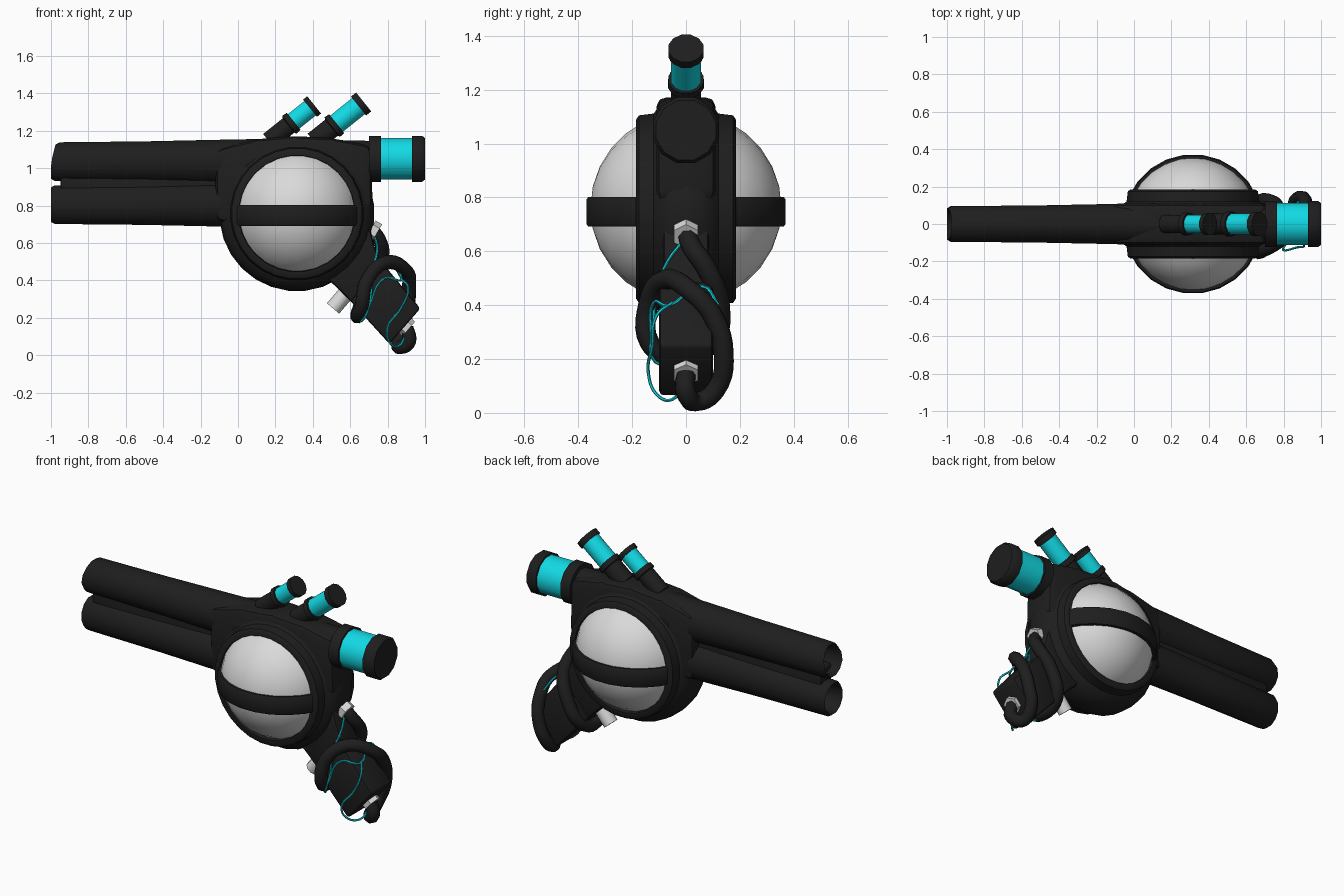
import bpy, bmesh, math
from mathutils import Vector

if "Cube" in bpy.data.objects:
    bpy.data.objects.remove(bpy.data.objects["Cube"])


def material(name, rgb):
    m = bpy.data.materials.new(name)
    m.diffuse_color = (*rgb, 1)
    m.use_nodes = True
    m.node_tree.nodes["Principled BSDF"].inputs["Base Color"].default_value = m.diffuse_color
    return m


BLACK = material("matte black", (0.013, 0.013, 0.013))
CYAN = material("bright cyan", (0.006, 0.70, 0.78))
GREY = material("light grey", (0.70, 0.70, 0.70))


def finish(name, bm, mat, angle=40):
    bmesh.ops.remove_doubles(bm, verts=bm.verts, dist=1e-5)
    bmesh.ops.recalc_face_normals(bm, faces=bm.faces)
    me = bpy.data.meshes.new(name)
    bm.to_mesh(me)
    bm.free()
    me.materials.append(mat)
    ob = bpy.data.objects.new(name, me)
    bpy.context.collection.objects.link(ob)
    smooth(ob, angle)
    return ob


def smooth(ob, angle):
    bpy.ops.object.select_all(action='DESELECT')
    ob.select_set(True)
    bpy.context.view_layer.objects.active = ob
    bpy.ops.object.shade_smooth_by_angle(angle=math.radians(angle))


def lathe(name, profile, origin, axis, mat, seg=16, angle=40):
    """Spin (distance along axis, radius) points around an axis."""
    bm = bmesh.new()
    q = Vector(axis).to_track_quat('Z', 'Y')
    rings = []
    for d, r in profile:
        rings.append([bm.verts.new(Vector(origin) + q @ Vector((
            r * math.cos((i + .5) * math.tau / seg),
            r * math.sin((i + .5) * math.tau / seg), d))) for i in range(seg)])
    for a, b in zip(rings, rings[1:]):
        for i in range(seg):
            j = (i + 1) % seg
            bm.faces.new((a[i], a[j], b[j], b[i]))
    return finish(name, bm, mat, angle)


def rod(name, origin, axis, d0, d1, r, mat, seg=12):
    return lathe(name, [(d0, 0), (d0, r), (d1, r), (d1, 0)], origin, axis, mat, seg)


def slab(name, points, half, bevel):
    """Extrude a side outline (x, z) across y."""
    bm = bmesh.new()
    f = bm.faces.new([bm.verts.new((x, -half, z)) for x, z in points])
    ext = bmesh.ops.extrude_face_region(bm, geom=[f])
    for v in ext['geom']:
        if isinstance(v, bmesh.types.BMVert):
            v.co.y = half
    bmesh.ops.bevel(bm, geom=bm.edges[:], offset=bevel, segments=2, affect='EDGES', profile=.5)
    return finish(name, bm, BLACK)


def cable(name, points, r, mat, res=2):
    cu = bpy.data.curves.new(name, 'CURVE')
    cu.dimensions = '3D'
    cu.bevel_depth, cu.bevel_resolution, cu.resolution_u = r, res, 5
    cu.use_fill_caps = True
    sp = cu.splines.new('BEZIER')
    sp.bezier_points.add(len(points) - 1)
    for bp, p in zip(sp.bezier_points, points):
        bp.co = p
        bp.handle_left_type = bp.handle_right_type = 'AUTO'
    cu.materials.append(mat)
    ob = bpy.data.objects.new(name, cu)
    bpy.context.collection.objects.link(ob)
    bpy.ops.object.select_all(action='DESELECT')
    ob.select_set(True)
    bpy.context.view_layer.objects.active = ob
    bpy.ops.object.convert(target='MESH')
    smooth(bpy.context.view_layer.objects.active, 50)


# Two stacked hollow barrels
for name, z, end in (("upper_barrel", 1.035, 1.70), ("lower_barrel", 0.805, 1.2)):
    ob = lathe(name, [(.2, 0), (.17, .07), (.015, .082), (0, .095), (.02, .107),
                      (.5, .112), (.85, .120), (1.2, .127), (end, .115), (end, 0)],
               (-1, 0, z), (1, 0, 0), BLACK, 12, 50)
    for v in ob.data.vertices:
        v.co.y *= .92
        if v.co.x < -.9:
            v.co.x += max(0, v.co.z - 1.03) * .25
# Web that joins the barrels to the body
slab("barrel_web", [(-.95, .85), (.0, .70), (.3, .70), (.3, 1.13), (.0, 1.12), (-.95, .99)], .05, .01)
slab("upper_housing", [(-.12, .72), (.1, .68), (.6, .7), (.72, .8), (.71, 1.12),
                       (.5, 1.16), (.3, 1.172), (.1, 1.155), (-.12, 1.10)], .11, .035)

# Round body with raised rims on both sides
half = [(0, .415), (.06, .408), (.10, .385), (.12, .357), (.175, .350), (.185, .335),
        (.185, .312), (.15, .305), (.15, 0)]
lathe("round_body", [(-d, r) for d, r in reversed(half)] + half[1:],
      (.315, 0, .757), (0, 1, 0), BLACK, 28)

# Globe and the strap around it
lathe("globe", [(-.355 * math.cos(i * math.pi / 14), .355 * math.sin(i * math.pi / 14))
                for i in range(15)], (.315, 0, .762), (0, 1, 0), GREY, 22, 60)
lathe("globe_strap", [(-.055, .34), (-.055, .366), (-.045, .373), (.045, .373),
                      (.055, .366), (.055, .34), (-.055, .34)],
      (.315, 0, .747), (0, 0, 1), BLACK, 24)

# Rear canister
o, ax = (0, 0, 1.05), (1, 0, 0)
rod("rear_canister_collar", o, ax, .70, .765, .127, BLACK)
rod("rear_canister_glass", o, ax, .76, .935, .115, CYAN, 12)
lathe("rear_canister_cap", [(.93, 0), (.93, .127), (.985, .127), (1, .115), (1, 0)], o, ax, BLACK, 12)

# Two slanted canisters on top: end point, radius, glass range, neck length
ax = (.78, 0, .625)
for n, end, r, g0, g1, deep in (("front", (.407, 0, 1.338), .051, -.14, -.028, -.31),
                                ("back", (.672, 0, 1.354), .057, -.185, -.035, -.34)):
    rod(n + "_canister_cap", end, ax, g1, 0, r + .010, BLACK)
    rod(n + "_canister_glass", end, ax, g0, g1, r, CYAN)
    lathe(n + "_canister_neck", [(deep, 0), (deep, r), (g0 - .035, r), (g0 - .03, r + .012),
                                 (g0, r + .010), (g0, 0)], end, ax, BLACK, 12)

# Grip and trigger
slab("grip_neck", [(.44, .44), (.52, .37), (.64, .25), (.78, .46), (.73, .58), (.70, .70), (.5, .7)],
     .085, .02)
slab("grip", [(.60, .29), (.81, .06), (.975, .25), (.775, .49)], .1, .015)
rod("trigger", (.508, 0, .25), (.65, 0, .76), 0, .18, .043, GREY, 10)

# Cable nuts
rod("upper_nut", (.71, 0, .675), (.85, 0, -.5), 0, .04, .052, GREY, 6)
rod("lower_nut", (.89, 0, .16), (.75, 0, -.66), -.01, .03, .052, GREY, 6)

# Thick cable wound round the grip
cable("grip_cable", [(.71, 0, .675), (.755, .02, .62), (.77, .08, .53), (.72, .125, .40),
                     (.65, .09, .25), (.64, -.06, .21), (.66, -.135, .26), (.69, -.14, .40),
                     (.79, -.08, .495), (.90, .02, .45), (.915, .10, .36), (.90, .14, .22),
                     (.86, .11, .085), (.865, .04, .042), (.915, 0, .075), (.90, 0, .15)],
      .038, BLACK)

# Thin cyan wires
cable("upper_wire", [(.73, -.01, .64), (.745, -.07, .56), (.715, -.11, .45), (.71, -.12, .32),
                     (.67, -.115, .19), (.63, -.02, .2)], .006, CYAN, 1)
cable("lower_wire", [(.70, -.13, .26), (.78, -.12, .41), (.87, -.06, .40), (.84, .06, .47),
                     (.88, .12, .40)], .006, CYAN, 1)
cable("side_wire", [(.87, -.05, .41), (.91, -.11, .36), (.87, -.125, .25), (.80, -.14, .15),
                    (.81, -.11, .07), (.86, -.05, .05), (.90, -.01, .12)], .006, CYAN, 1)
